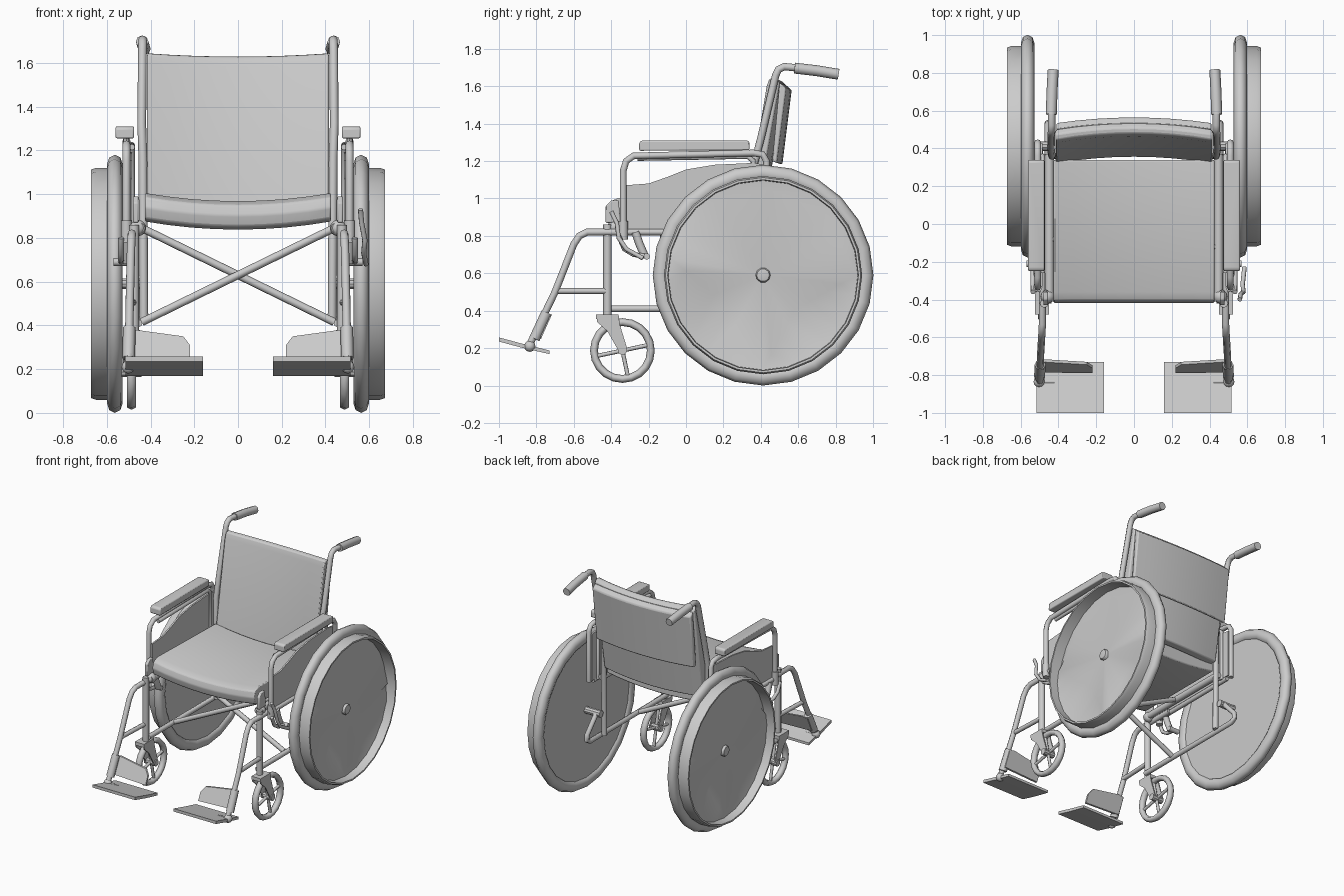
import bpy, bmesh
from math import pi, sin, cos, radians
from mathutils import Vector

if "Cube" in bpy.data.objects:
    bpy.data.objects.remove(bpy.data.objects["Cube"])

CY, CZ = 0.412, 0.59          # big wheel axle
FY, FZ = -0.34, 0.187         # caster axle


def finish(name, bm, mirror=True, bevel=0, angle=35):
    bmesh.ops.recalc_face_normals(bm, faces=bm.faces)
    me = bpy.data.meshes.new(name)
    bm.to_mesh(me)
    bm.free()
    ob = bpy.data.objects.new(name, me)
    bpy.context.collection.objects.link(ob)
    return dress(ob, mirror, bevel, angle)


def dress(ob, mirror, bevel=0, angle=35):
    bpy.ops.object.select_all(action='DESELECT')
    ob.select_set(True)
    bpy.context.view_layer.objects.active = ob
    bpy.ops.object.shade_smooth_by_angle(angle=radians(angle))
    if bevel:
        b = ob.modifiers.new("Bevel", 'BEVEL')
        b.width, b.segments, b.limit_method = bevel, 2, 'ANGLE'
    if mirror:
        ob.modifiers.new("Mirror", 'MIRROR')
    return ob


def tube(name, pts, r=0.018, mirror=True):
    cu = bpy.data.curves.new(name, 'CURVE')
    cu.dimensions, cu.bevel_depth, cu.bevel_resolution, cu.use_fill_caps = '3D', r, 2, True
    sp = cu.splines.new('POLY')
    sp.points.add(len(pts) - 1)
    for p, co in zip(sp.points, pts):
        p.co = (*co, 1)
    ob = bpy.data.objects.new(name, cu)
    bpy.context.collection.objects.link(ob)
    bpy.ops.object.select_all(action='DESELECT')
    ob.select_set(True)
    bpy.context.view_layer.objects.active = ob
    bpy.ops.object.convert(target='MESH')
    return dress(bpy.context.object, mirror, angle=50)


def side_tube(name, x, yz, r=0.018):
    return tube(name, [(x, y, z) for y, z in yz], r)


def extrude(name, pts, vec, bevel=0.0):
    """Flat outline extruded along vec, on both sides."""
    bm = bmesh.new()
    f = bm.faces.new([bm.verts.new(p) for p in pts])
    ext = bmesh.ops.extrude_face_region(bm, geom=[f])
    bmesh.ops.translate(bm, vec=vec, verts=[v for v in ext['geom'] if isinstance(v, bmesh.types.BMVert)])
    return finish(name, bm, True, bevel)


def prism(name, yz, x0, x1, bevel=0.0):
    return extrude(name, [(x0, y, z) for y, z in yz], (x1 - x0, 0, 0), bevel)


def lathe(name, prof, cy, cz, n=24, angle=35):
    """Closed profile of (radius, x) spun about an x axis."""
    bm = bmesh.new()
    rings = [[bm.verts.new((x, cy + r * cos(2 * pi * i / n), cz + r * sin(2 * pi * i / n)))
              for r, x in prof] for i in range(n)]
    m = len(prof)
    for i in range(n):
        a, b = rings[i], rings[(i + 1) % n]
        for j in range(m):
            bm.faces.new((a[j], b[j], b[(j + 1) % m], a[(j + 1) % m]))
    bmesh.ops.remove_doubles(bm, verts=bm.verts, dist=1e-5)
    return finish(name, bm, True, angle=angle)


def ball(name, co, r):
    bm = bmesh.new()
    bmesh.ops.create_uvsphere(bm, u_segments=12, v_segments=8, radius=r)
    bmesh.ops.translate(bm, verts=bm.verts, vec=co)
    return finish(name, bm)


def sling(name, yz, half, sag):
    """Upholstery: a closed y,z section swept across x, sagging in the middle."""
    bm = bmesh.new()
    n, rows = 8, []
    for i in range(n + 1):
        t = 2 * i / n - 1
        s = 1 - t * t
        rows.append([bm.verts.new((t * half, y + sag[0] * s, z + sag[1] * s)) for y, z in yz])
    m = len(yz)
    for a, b in zip(rows, rows[1:]):
        for j in range(m):
            bm.faces.new((a[j], b[j], b[(j + 1) % m], a[(j + 1) % m]))
    bm.faces.new(rows[0])
    bm.faces.new(rows[-1])
    return finish(name, bm, False, 0.008, 40)


# Upholstery
sling("seat", [(-0.37, 0.875), (-0.405, 0.89), (-0.42, 0.94), (-0.405, 0.985), (-0.36, 1.005),
               (0.34, 0.99), (0.34, 0.875)], 0.425, (0, -0.037))
sling("backrest", [(0.32, 0.93), (0.43, 1.60), (0.445, 1.64), (0.475, 1.645), (0.50, 1.62), (0.38, 0.93)],
      0.415, (0.035, -0.015))
sling("backrest_flap", [(0.46, 1.20), (0.50, 1.62), (0.535, 1.59), (0.485, 1.19)], 0.41, (0.03, -0.01))

# Big wheels: tyre, deep outer rim, flat back and hub
lathe("tyre", [(0.546 + 0.044 * cos(a * pi / 4), 0.563 + 0.036 * sin(a * pi / 4)) for a in range(8)],
      CY, CZ, 24, 60)
lathe("outer_rim", [(0.53, 0.57), (0.53, 0.65), (0.522, 0.672), (0.51, 0.672), (0.505, 0.57)], CY, CZ)
lathe("wheel_back", [(0, 0.545), (0.52, 0.545), (0.52, 0.55), (0, 0.55)], CY, CZ)
lathe("wheel_hub", [(0, 0.56), (0.04, 0.56), (0.04, 0.618), (0.034, 0.628), (0, 0.634)], CY, CZ, 10)
lathe("axle", [(0, 0.42), (0.026, 0.42), (0.026, 0.555), (0, 0.555)], CY, CZ, 10)

# Star-shaped wheel cover: three ridges to the rim, hollows between the lower ones
star = [(0, 0.5, 0.61), (45, 0.47, 0.59), (85, 0.46, 0.585), (125, 0.47, 0.59), (170, 0.5, 0.61),
        (222, 0.25, 0.553), (270, 0.5, 0.61), (313, 0.25, 0.553), (360, 0.5, 0.61)]
bm = bmesh.new()
hub = bm.verts.new((0.612, CY, CZ))
inner, outer = [], []
for (a0, r0, x0), (a1, r1, x1) in zip(star, star[1:]):
    p, q = (Vector((x, CY + r * cos(radians(a)), CZ + r * sin(radians(a))))
            for a, r, x in ((a0, r0, x0), (a1, r1, x1)))
    for k in range(4):
        a = radians(a0 + (a1 - a0) * k / 4)
        co = p.lerp(q, k / 4)
        inner.append(bm.verts.new(co))
        outer.append(bm.verts.new((0.61 if a > pi else 0.59, CY + 0.512 * cos(a), CZ + 0.512 * sin(a))))
for i in range(len(inner)):
    j = (i + 1) % len(inner)
    bm.faces.new((hub, inner[i], inner[j]))
    bm.faces.new((inner[i], outer[i], outer[j], inner[j]))
finish("wheel_cover", bm, True, angle=40)

# Casters with spokes and forks
CX = 0.487
lathe("caster_tyre", [(0.152 + 0.021 * cos(a * pi / 3), CX + 0.024 * sin(a * pi / 3)) for a in range(6)],
      FY, FZ, 20, 65)
lathe("caster_hub", [(0, CX - 0.045), (0.024, CX - 0.045), (0.024, CX + 0.045), (0, CX + 0.045)], FY, FZ, 10)
for k in range(2):
    a = radians(12 + 90 * k)
    dy, dz = 0.14 * cos(a), 0.14 * sin(a)
    side_tube("caster_spoke", CX, [(FY - dy, FZ - dz), (FY + dy, FZ + dz)], 0.011)
fork = [(-0.48, 0.375), (-0.36, 0.375), (-0.355, 0.33), (-0.315, 0.20), (-0.33, 0.165),
        (-0.355, 0.175), (-0.42, 0.29), (-0.475, 0.34)]
for x in (CX - 0.038, CX + 0.03):
    prism("caster_fork", fork, x, x + 0.008)
prism("fork_crown", [(-0.48, 0.355), (-0.48, 0.38), (-0.36, 0.38), (-0.36, 0.355)], CX - 0.038, CX + 0.038)

# Main side frame
side_tube("front_post", 0.475, [(-0.42, 0.37), (-0.42, 0.86)], 0.023)
side_tube("seat_rail", 0.448, [(-0.41, 0.845), (0.37, 0.845)], 0.024)
side_tube("outer_seat_rail", 0.50, [(-0.36, 0.82), (0.40, 0.82)], 0.017)
side_tube("lower_rail", 0.455, [(-0.42, 0.41), (0.50, 0.41), (0.535, 0.43), (0.53, 0.47), (0.41, 0.60)])
tube("back_post", [(0.43, 0.36, 0.41), (0.435, 0.36, 1.17), (0.44, 0.40, 1.32), (0.437, 0.48, 1.66),
                   (0.436, 0.495, 1.69), (0.436, 0.525, 1.705), (0.436, 0.62, 1.695)], 0.02)
tube("hand_grip", [(0.438, 0.58, 1.697), (0.434, 0.70, 1.683), (0.428, 0.815, 1.664)], 0.029)
ball("frame_joint", (0.457, -0.385, 0.845), 0.037)

# Folding cross brace
for s in (1, -1):
    tube("cross_brace", [(-0.44 * s, -0.1 + 0.02 * s, 0.845), (0.44 * s, -0.1 + 0.02 * s, 0.415)], 0.018, False)

# Armrests and side panels
side_tube("armrest_frame", 0.51, [(-0.335, 0.80), (-0.335, 1.15), (-0.32, 1.20), (-0.28, 1.228),
                                  (0.36, 1.243), (0.41, 1.235), (0.43, 1.20), (0.43, 0.82)])
side_tube("armrest_lower_tube", 0.485, [(-0.26, 1.215), (0.33, 1.225), (0.36, 1.20), (0.36, 0.82)], 0.014)
prism("armrest_pad", [(-0.25, 1.255), (-0.25, 1.30), (-0.235, 1.31), (0.33, 1.31), (0.34, 1.30),
                      (0.34, 1.258)], 0.475, 0.56, 0.014)
prism("side_panel", [(-0.33, 0.83), (-0.33, 1.07), (-0.20, 1.08), (-0.10, 1.115), (0.0, 1.155),
                     (0.15, 1.18), (0.36, 1.19), (0.43, 1.18), (0.43, 0.83)], 0.485, 0.497)
side_tube("armrest_socket", 0.51, [(-0.335, 0.78), (-0.335, 0.88)], 0.025)

# Leg rest hangers
tube("leg_hanger", [(0.485, -0.20, 0.82), (0.485, -0.53, 0.82), (0.487, -0.57, 0.80), (0.489, -0.60, 0.755),
                    (0.495, -0.70, 0.50), (0.50, -0.845, 0.20)], 0.019)
tube("hanger_sleeve", [(0.497, -0.745, 0.39), (0.50, -0.81, 0.25)], 0.029)
tube("hanger_stay", [(0.492, -0.70, 0.505), (0.48, -0.42, 0.505)], 0.016)
ball("foot_pivot", (0.502, -0.835, 0.21), 0.03)
tube("foot_pivot_rod", [(0.52, -0.835, 0.205), (0.42, -0.835, 0.205)], 0.012)

# Footplates and heel plates
prism("footplate", [(-1.0, 0.235), (-1.0, 0.257), (-0.87, 0.222), (-0.73, 0.187), (-0.73, 0.168),
                    (-0.87, 0.20)], 0.16, 0.515)
outline = [(0.22, 0.25), (0.22, 0.31), (0.25, 0.35), (0.47, 0.38), (0.51, 0.37), (0.51, 0.26)]
extrude("heel_plate", [(x, -0.79 + (z - 0.25) * 0.45, z) for x, z in outline], (0, 0.015, 0))

# Brakes: clamp on both sides, long lever on the right
side_tube("brake_clamp", 0.51, [(-0.27, 0.82), (-0.25, 0.76), (-0.22, 0.69)], 0.022)
side_tube("brake_link", 0.535, [(-0.36, 0.80), (-0.33, 0.73), (-0.28, 0.70), (-0.21, 0.69)], 0.013)
tube("brake_shoe", [(0.49, -0.21, 0.69), (0.57, -0.21, 0.69)], 0.018)
tube("brake_lever", [(0.56, -0.40, 0.93), (0.565, -0.37, 0.87), (0.58, -0.36, 0.79), (0.575, -0.32, 0.73),
                     (0.585, -0.23, 0.68)], 0.012, False)
prism("front_bracket", [(-0.43, 0.87), (-0.43, 0.96), (-0.40, 0.99), (-0.36, 0.99), (-0.35, 0.87)], 0.455, 0.48, 0.006)
